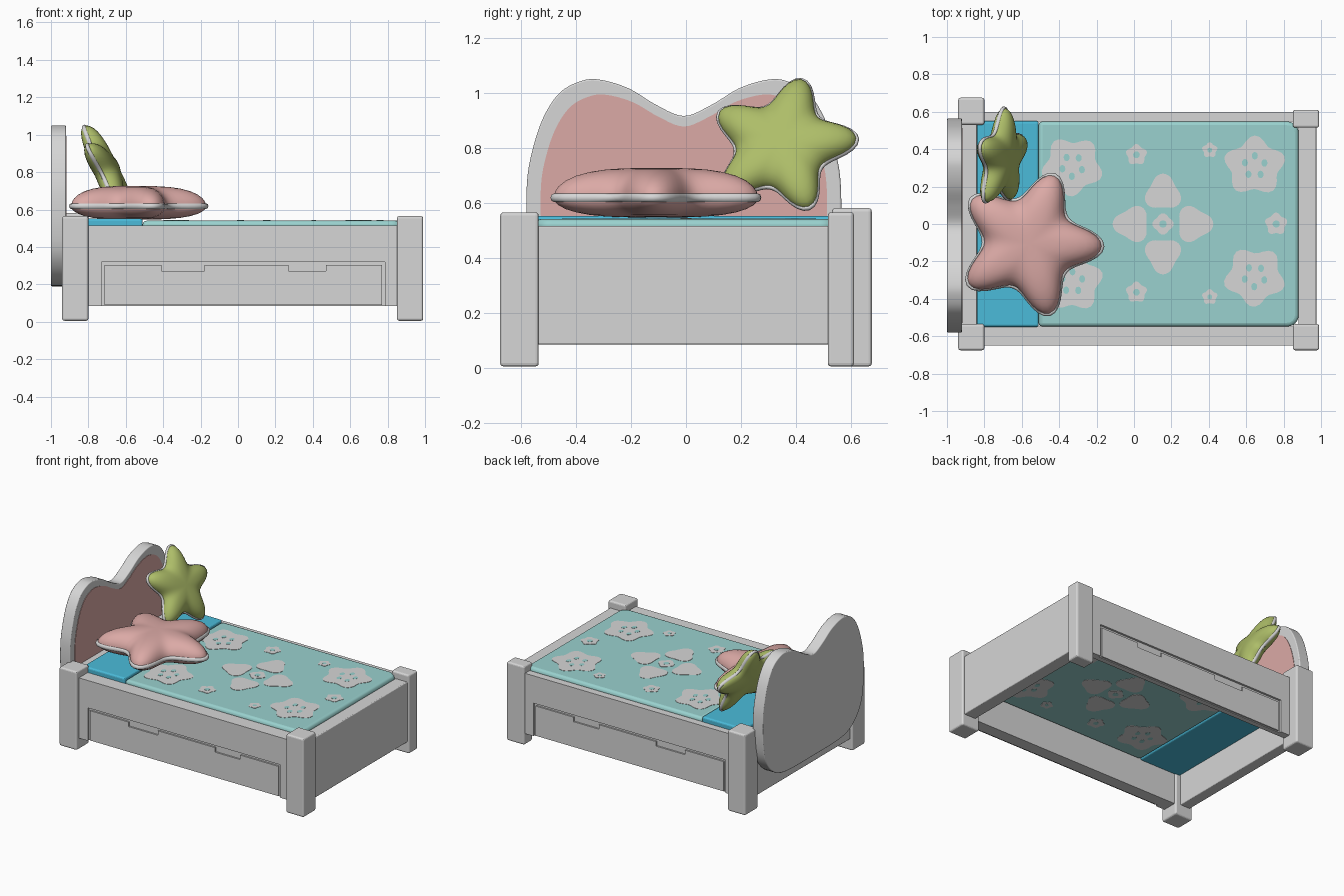
import bpy, bmesh
from math import cos, sin, pi, radians
from mathutils import Vector, Matrix

if "Cube" in bpy.data.objects:
    bpy.data.objects.remove(bpy.data.objects["Cube"])


def material(name, r, g, b):
    m = bpy.data.materials.new(name)
    m.use_nodes = True
    m.diffuse_color = (r, g, b, 1)
    m.node_tree.nodes["Principled BSDF"].inputs["Base Color"].default_value = (r, g, b, 1)
    return m


GREY = material("light grey", 0.67, 0.67, 0.67)
PINK = material("soft pink", 0.71, 0.40, 0.38)
TEAL = material("pale teal", 0.32, 0.64, 0.62)
BLUE = material("sheet blue", 0.07, 0.50, 0.70)
GREEN = material("leaf green", 0.42, 0.51, 0.14)

X, Y, Z = Vector((1, 0, 0)), Vector((0, 1, 0)), Vector((0, 0, 1))


def finish(name, bm, mat, bevel=0.0, smooth=0):
    bmesh.ops.recalc_face_normals(bm, faces=bm.faces[:])
    me = bpy.data.meshes.new(name)
    bm.to_mesh(me)
    bm.free()
    me.materials.append(mat)
    ob = bpy.data.objects.new(name, me)
    bpy.context.collection.objects.link(ob)
    if smooth:
        me.shade_smooth()
        me.set_sharp_from_angle(angle=radians(smooth))
    if bevel:
        mod = ob.modifiers.new("soft edges", "BEVEL")
        mod.width = bevel
        mod.segments = 3
        mod.limit_method = "ANGLE"
        mod.angle_limit = radians(40)
    return ob


def prism(name, pts, origin, u, v, depth, mat, bevel=0.0, smooth=0):
    """Outline pts in the plane (u, v), extruded by the vector depth."""
    bm = bmesh.new()
    face = bm.faces.new([bm.verts.new(origin + u * a + v * b) for a, b in pts])
    new = bmesh.ops.extrude_face_region(bm, geom=[face])["geom"]
    bmesh.ops.translate(bm, vec=depth, verts=[g for g in new if isinstance(g, bmesh.types.BMVert)])
    return finish(name, bm, mat, bevel, smooth)


def box(name, x0, x1, y0, y1, z0, z1, mat, bevel=0.0):
    pts = [(x0, y0), (x1, y0), (x1, y1), (x0, y1)]
    return prism(name, pts, Z * z0, X, Y, Z * (z1 - z0), mat, bevel)


def smooth_loop(ctrl, n=5):
    """Closed Catmull-Rom loop through the control points."""
    c = [Vector(p) for p in ctrl]
    out = []
    for i in range(len(c)):
        a, b, d, e = c[i - 1], c[i], c[(i + 1) % len(c)], c[(i + 2) % len(c)]
        for k in range(n):
            t = k / n
            out.append((b * 2 + (d - a) * t + (a * 2 - b * 5 + d * 4 - e) * t * t
                        + (b * 3 - a - d * 3 + e) * t ** 3) / 2)
    return out


# Corner posts
box("front_head_post", -0.94, -0.80, -0.675, -0.535, 0.005, 0.565, GREY, 0.012)
box("front_foot_post", 0.85, 0.99, -0.675, -0.535, 0.005, 0.565, GREY, 0.012)
box("back_head_post", -0.94, -0.80, 0.53, 0.675, 0.005, 0.58, GREY, 0.012)
box("back_foot_post", 0.85, 0.99, 0.515, 0.61, 0.005, 0.565, GREY, 0.012)

# End panels
box("foot_panel", 0.88, 0.975, -0.56, 0.56, 0.085, 0.515, GREY, 0.006)
box("head_panel", -0.92, -0.84, -0.56, 0.56, 0.085, 0.515, GREY, 0.006)

# Side rails, each with a shallow drawer front set in an opening
opening = [(-0.82, 0.085), (-0.73, 0.085), (-0.73, 0.32), (0.785, 0.32),
           (0.785, 0.085), (0.87, 0.085), (0.87, 0.515), (-0.82, 0.515)]
drawer = [(-0.715, 0.09), (0.77, 0.09), (0.77, 0.302), (0.47, 0.302), (0.47, 0.27),
          (0.27, 0.27), (0.27, 0.302), (-0.18, 0.302), (-0.18, 0.27), (-0.41, 0.27),
          (-0.41, 0.302), (-0.715, 0.302)]
for side, inner, outer in (("front", -0.548, -0.65), ("back", 0.548, 0.60)):
    s = 1 if outer > 0 else -1
    core = outer - s * 0.015
    box(side + "_rail", -0.82, 0.87, min(inner, core), max(inner, core), 0.085, 0.515, GREY)
    prism(side + "_rail_facing", opening, Y * core, X, Z, Y * s * 0.015, GREY)
    prism(side + "_drawer", drawer, Y * core, X, Z, Y * s * 0.011, GREY)

# Double-humped headboard with padded panel
half = [(0.1, 0.955), (0.2, 1.015), (0.3, 1.046), (0.37, 1.043), (0.45, 1.0),
        (0.51, 0.91), (0.55, 0.79), (0.57, 0.67), (0.568, 0.5), (0.535, 0.35),
        (0.44, 0.24), (0.3, 0.195)]
outline = smooth_loop([(0, 0.915)] + half + [(0, 0.19)] + [(-a, b) for a, b in reversed(half)])
prism("headboard", outline, Vector((-1, -0.008, 0)), Y, Z, X * 0.08, GREY, 0.006, 40)
pad = [(p.x * 0.91, 0.62 + (p.y - 0.62) * 0.87) for p in outline]
prism("headboard_pad", pad, Vector((-0.92, -0.008, 0)), Y, Z, X * 0.003, PINK)

# Mattress: bare sheet at the head, blanket over the rest
LOW, TOP = 0.30, 0.54
box("sheet", -0.84, -0.51, -0.55, 0.55, LOW, TOP + 0.011, BLUE, 0.012)


def arc(cx, cy, r, start):
    return [(cx + r * cos(start + k * pi / 12), cy + r * sin(start + k * pi / 12)) for k in range(7)]


blanket = [(-0.51, -0.548)] + arc(0.82, -0.488, 0.06, -pi / 2) + arc(0.82, 0.488, 0.06, 0) + [(-0.51, 0.548)]
prism("blanket", blanket, Z * LOW, X, Y, Z * (TOP - LOW), TEAL, 0.02, 40)


# Blanket print, on both faces
def blob(cx, cy, rx, ry, petals=0, wave=0.0, turn=0.0, n=40):
    pts = []
    for k in range(n):
        t = 2 * pi * k / n
        r = 1 + wave * cos(petals * (t - turn))
        pts.append((cx + rx * r * cos(t), cy + ry * r * sin(t)))
    return pts


def printed(name, pts, mat, thick):
    for face, z, d in (("top", TOP, 1), ("under", LOW, -1)):
        prism(name + "_" + face, pts, Z * z, X, Y, Z * d * thick, mat)


for i, (x, y, turn) in enumerate([(-0.33, 0.31, 0.9), (0.645, 0.31, 0.3), (0.645, -0.28, 0.9), (-0.33, -0.31, 0.3)]):
    printed(f"big_flower_{i}", blob(x, y, 0.148, 0.143, 5, 0.14, turn), GREY, 0.002)
    for k in range(5):
        a = turn + 2 * pi * k / 5
        dot = blob(x + 0.055 * cos(a), y + 0.055 * sin(a), 0.016, 0.02, n=12)
        printed(f"big_flower_{i}_dot_{k}", dot, TEAL, 0.003)
for i in range(4):
    a = i * pi / 2
    petal = blob(0.155 + 0.165 * cos(a), 0.165 * sin(a), 0.09, 0.09, 3, 0.16, a)
    printed(f"centre_petal_{i}", petal, GREY, 0.002)
printed("centre_ring", blob(0.155, 0, 0.052, 0.052, 4, 0.1), GREY, 0.0025)
printed("centre_dot", blob(0.155, 0, 0.02, 0.02, n=16), TEAL, 0.0035)
for i, (x, y, r) in enumerate([(0.013, 0.37, 0.052), (0.405, 0.395, 0.038), (0.013, -0.365, 0.052),
                               (0.405, -0.39, 0.038), (0.76, 0, 0.055)]):
    printed(f"small_flower_{i}", blob(x, y, r, r, 5, 0.12, pi / 2), GREY, 0.002)
    printed(f"small_flower_{i}_dot", blob(x, y, r * 0.35, r * 0.35, n=12), TEAL, 0.003)


# Puffy star cushions with a piped seam
def star_radius(t):
    return 0.308 + 0.074 * cos(5 * t) + 0.008 * cos(10 * t)


def cushion(name, mat, frame, n=80):
    for part, height in (("front", 0.108), ("rear", -0.072)):
        bm = bmesh.new()
        rings = []
        for s in (1, 0.985, 0.95, 0.88, 0.78, 0.65, 0.5, 0.35, 0.18):
            z = height * (1 - s ** 3.2) ** 0.5
            ring = []
            for k in range(n):
                t = 2 * pi * k / n
                r = s * star_radius(t)
                ring.append(bm.verts.new(frame @ Vector((r * cos(t), r * sin(t), z))))
            rings.append(ring)
        mid = bm.verts.new(frame @ Vector((0, 0, height)))
        for k in range(n):
            j = (k + 1) % n
            for a, b in zip(rings, rings[1:]):
                bm.faces.new((a[k], a[j], b[j], b[k]))
            bm.faces.new((rings[-1][k], rings[-1][j], mid))
        ob = finish(f"{name}_{part}", bm, mat, 0, 60)
        # Open half shells: point the normals outward
        up = frame.to_3x3() @ Z * height
        if sum(p.normal.dot(up) * p.area for p in ob.data.polygons) < 0:
            ob.data.flip_normals()
    # Piping swept round the seam
    bm = bmesh.new()
    loops = []
    for k in range(n):
        t = 2 * pi * k / n
        loop = []
        for q in range(8):
            r = star_radius(t) + 0.012 * cos(q * pi / 4)
            loop.append(bm.verts.new(frame @ Vector((r * cos(t), r * sin(t), 0.015 * sin(q * pi / 4)))))
        loops.append(loop)
    for k in range(n):
        a, b = loops[k], loops[(k + 1) % n]
        for q in range(8):
            bm.faces.new((a[q], b[q], b[q - 7], a[q - 7]))
    finish(f"{name}_piping", bm, GREY, 0, 60)


cushion("pink_cushion", PINK,
        Matrix.Translation((-0.56, -0.106, 0.618)) @ Matrix.Rotation(radians(-2), 4, "Z"))

# Leaning cushion: its normal points to the foot end and upward
w = Vector((1, -0.12, 0.49)).normalized()
u = Vector((0.12, 1, 0)).normalized()
lean = Matrix((u, w.cross(u), w)).transposed().to_4x4()
cushion("green_cushion", GREEN,
        Matrix.Translation((-0.715, 0.35, 0.805)) @ lean @ Matrix.Rotation(radians(6), 4, "Z") @ Matrix.Scale(0.70, 4))
